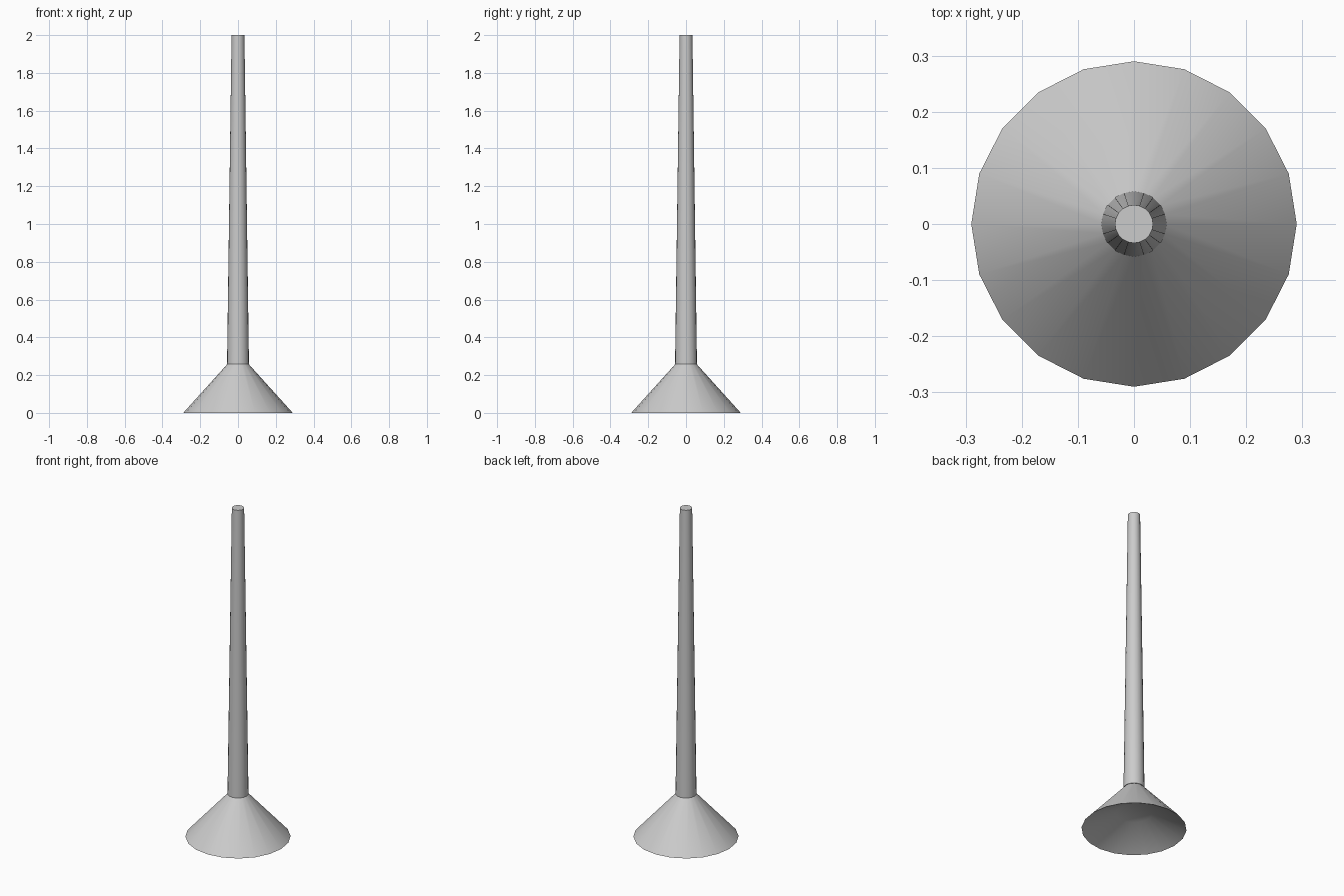
import bpy, bmesh, math

if "Cube" in bpy.data.objects:
    bpy.data.objects.remove(bpy.data.objects["Cube"])

SIDES = 20


def lathe(name, profile):
    """Revolve (radius, z) points around z, capping both ends."""
    bm = bmesh.new()
    rings = []
    for r, z in profile:
        rings.append([bm.verts.new((r * math.cos(2 * math.pi * i / SIDES),
                                    r * math.sin(2 * math.pi * i / SIDES), z))
                      for i in range(SIDES)])
    for a, b in zip(rings, rings[1:]):
        for i in range(SIDES):
            j = (i + 1) % SIDES
            bm.faces.new((a[i], a[j], b[j], b[i]))
    bm.faces.new(rings[0][::-1])
    bm.faces.new(rings[-1])
    bmesh.ops.recalc_face_normals(bm, faces=bm.faces)
    mesh = bpy.data.meshes.new(name)
    bm.to_mesh(mesh)
    bm.free()
    obj = bpy.data.objects.new(name, mesh)
    bpy.context.collection.objects.link(obj)
    bpy.context.view_layer.objects.active = obj
    obj.select_set(True)
    bpy.ops.object.shade_smooth_by_angle(angle=math.radians(30))
    obj.select_set(False)
    return obj


# Flared foot: shallow recess underneath, rim, then outer cone
lathe("flared_base", [(0.10, 0.10), (0.29, 0.0), (0.055, 0.26)])

# Tapered shaft
lathe("shaft", [(0.058, 0.26), (0.034, 2.0)])
